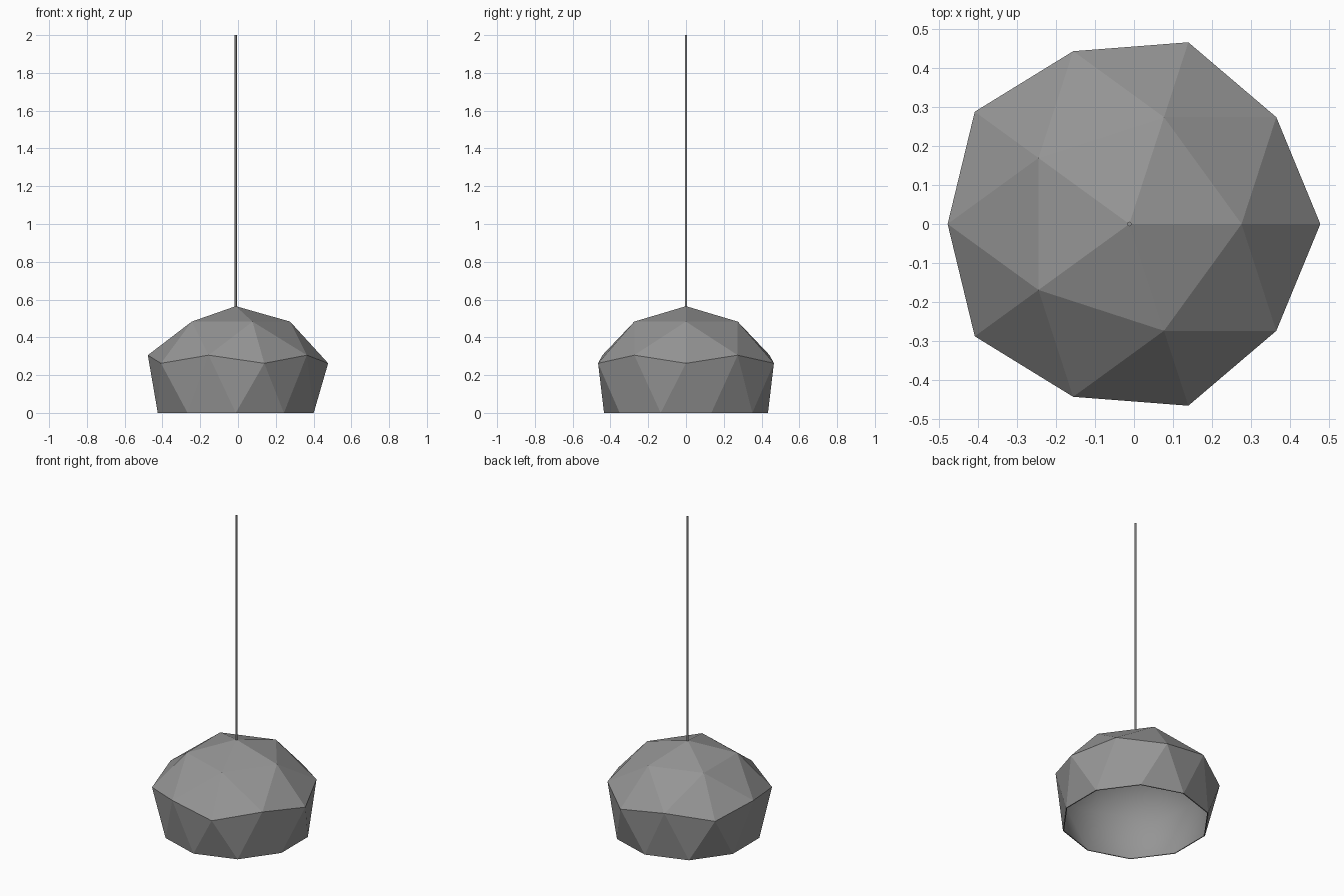
import bpy, bmesh, math

cube = bpy.data.objects.get("Cube")
if cube:
    bpy.data.objects.remove(cube, do_unlink=True)

AXIS_X = -0.012      # the lamp hangs slightly off centre
R, CENTRE_Z = 0.547, 0.018


def material(name, value):
    m = bpy.data.materials.new(name)
    m.use_nodes = True
    colour = (value, value, value, 1)
    m.diffuse_color = colour
    m.node_tree.nodes["Principled BSDF"].inputs["Base Color"].default_value = colour
    return m


def add_object(name, bm, mat):
    mesh = bpy.data.meshes.new(name)
    bm.to_mesh(mesh)
    bm.free()
    mesh.materials.append(mat)
    ob = bpy.data.objects.new(name, mesh)
    ob.location.x = AXIS_X
    bpy.context.collection.objects.link(ob)
    return ob


def dome(inset):
    """Geodesic cap, with a band of triangles tapering in to the open rim."""
    bm = bmesh.new()
    r = R - inset

    def point(radius, z, degrees):
        a = math.radians(degrees)
        return bm.verts.new((radius * math.cos(a), radius * math.sin(a), z))

    top = point(0, CENTRE_Z + r, 0)
    upper = [point(0.5257 * r, CENTRE_Z + 0.8507 * r, 72 * i) for i in range(5)]
    belt = []
    for i in range(10):
        rad, h = (0.8507, 0.5257) if i % 2 else (0.8944, 0.4472)
        belt.append(point(rad * r, CENTRE_Z + h * r, 36 * i))
    rim = [point(0.434 - inset, 0, 36 * i + 18) for i in range(10)]

    for i in range(5):
        a, b = upper[i], upper[(i + 1) % 5]
        low, mid, nxt = (belt[(2 * i + k) % 10] for k in range(3))
        for tri in ((top, a, b), (a, mid, b), (a, low, mid), (b, mid, nxt)):
            bm.faces.new(tri)
    for i in range(10):
        j = (i + 1) % 10
        bm.faces.new((belt[i], rim[i], belt[j]))
        bm.faces.new((belt[j], rim[i], rim[j]))
    return bm


grey = material("grey", 0.3)

# Faceted outer shade
add_object("shade", dome(0), grey)

# Smooth lining, facing inwards
bm = dome(0.006)
bmesh.ops.reverse_faces(bm, faces=bm.faces[:])
for f in bm.faces:
    f.smooth = True
add_object("shade_lining", bm, grey)

# Thin rim joining shade and lining
bm = bmesh.new()
loops = [[bm.verts.new((r * math.cos(math.radians(36 * i + 18)),
                        r * math.sin(math.radians(36 * i + 18)), 0))
          for i in range(10)] for r in (0.434, 0.428)]
for i in range(10):
    j = (i + 1) % 10
    bm.faces.new((loops[0][i], loops[1][i], loops[1][j], loops[0][j]))
add_object("shade_rim", bm, grey)

# Hanging rod
bottom, height = 0.55, 1.45
bm = bmesh.new()
bmesh.ops.create_cone(bm, cap_ends=True, segments=8, radius1=0.006,
                      radius2=0.006, depth=height)
bmesh.ops.translate(bm, vec=(0, 0, bottom + height / 2), verts=bm.verts[:])
for f in bm.faces:
    f.smooth = len(f.verts) == 4
add_object("hanging_rod", bm, grey)
